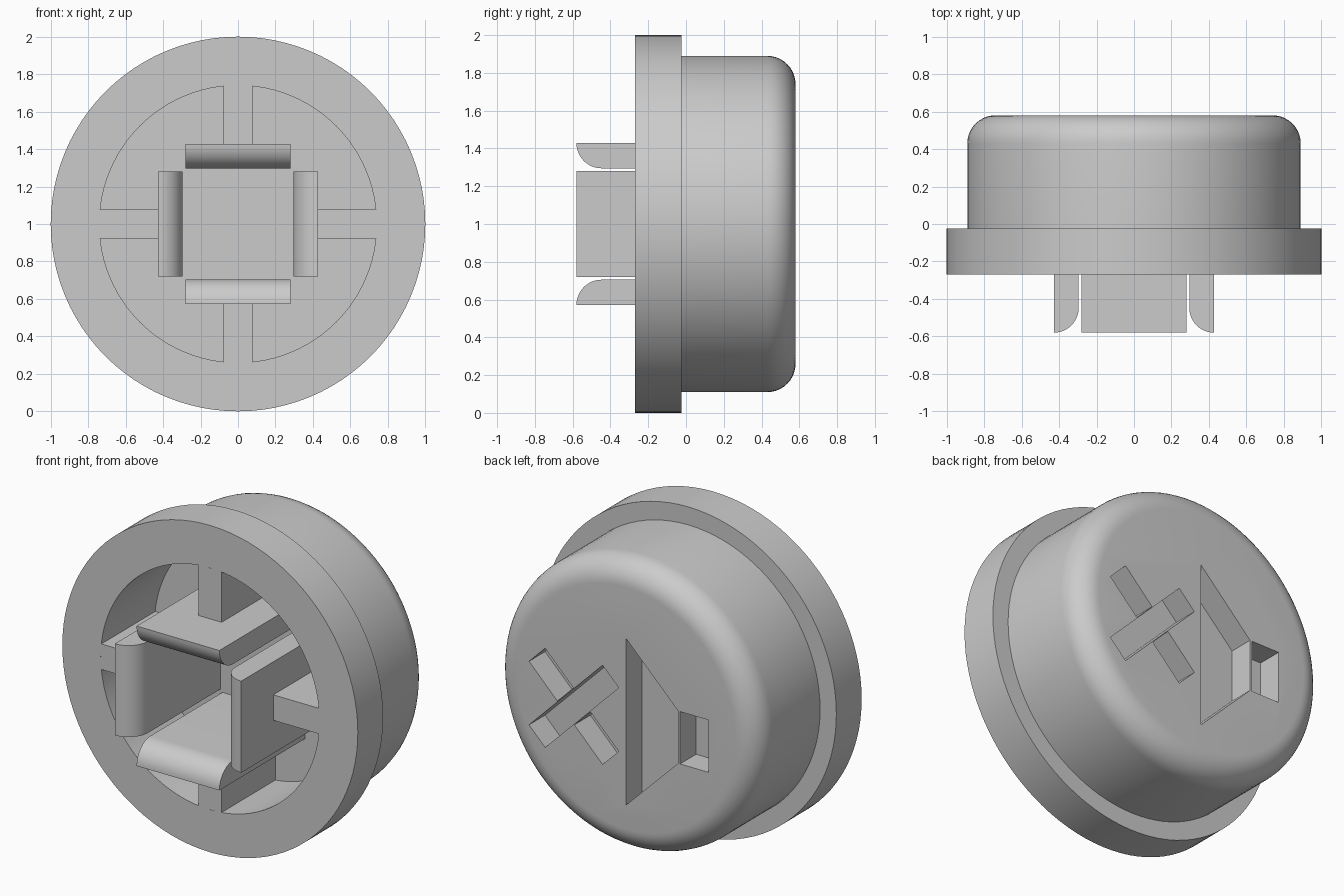
import bpy
import bmesh
from math import sin, cos, pi, radians
from mathutils import Vector

cube = bpy.data.objects.get("Cube")
if cube:
    bpy.data.objects.remove(cube, do_unlink=True)

# Main levels along the depth axis, and radii
FRONT, STEP, BACK, FLOOR = -0.27, -0.025, 0.58, 0.25
FLANGE_R, CAP_R, BORE_R, FILLET = 1.0, 0.89, 0.74, 0.15
ICON_FLOOR, ICON_Z = 0.425, -0.083
SEGMENTS = 96

grey = bpy.data.materials.new("light_grey_plastic")
grey.use_nodes = True
grey.diffuse_color = (0.6, 0.6, 0.6, 1)
grey.node_tree.nodes["Principled BSDF"].inputs["Base Color"].default_value = (0.6, 0.6, 0.6, 1)


def make_object(name, bm):
    bmesh.ops.recalc_face_normals(bm, faces=bm.faces[:])
    mesh = bpy.data.meshes.new(name)
    bm.to_mesh(mesh)
    bm.free()
    mesh.materials.append(grey)
    obj = bpy.data.objects.new(name, mesh)
    obj.location.z = 1
    bpy.context.collection.objects.link(obj)
    return obj


def add_prism(bm, points, place, start, end):
    """Extrude a flat outline; place(a, b, t) maps it into space."""
    low = [bm.verts.new(place(a, b, start)) for a, b in points]
    high = [bm.verts.new(place(a, b, end)) for a, b in points]
    bm.faces.new(low)
    bm.faces.new(high)
    for i in range(len(points)):
        j = (i + 1) % len(points)
        bm.faces.new((low[i], low[j], high[j], high[i]))


def smooth(obj):
    bpy.ops.object.select_all(action='DESELECT')
    obj.select_set(True)
    bpy.context.view_layer.objects.active = obj
    bpy.ops.object.shade_smooth_by_angle(angle=radians(30))


# Hollow cap with flange, turned around the depth axis
profile = [(BORE_R, FLOOR), (BORE_R, FRONT), (FLANGE_R, FRONT),
           (FLANGE_R, STEP), (CAP_R, STEP)]
for i in range(11):
    a = i / 10 * pi / 2
    profile.append((CAP_R - FILLET + FILLET * cos(a), BACK - FILLET + FILLET * sin(a)))
bm = bmesh.new()
rings = []
for r, y in profile:
    angles = [2 * pi * k / SEGMENTS for k in range(SEGMENTS)]
    rings.append([bm.verts.new((r * cos(a), y, r * sin(a))) for a in angles])
for inner, outer in zip(rings, rings[1:]):
    for k in range(SEGMENTS):
        n = (k + 1) % SEGMENTS
        bm.faces.new((inner[k], inner[n], outer[n], outer[k]))
bm.faces.new(rings[0])
bm.faces.new(rings[-1])
body = make_object("cap_body", bm)

# Recessed muted-speaker icon: cone, magnet box and a cross
def bar(start, end, half, direction):
    """Rectangle along a diagonal through the cross centre."""
    along = Vector((1, direction)).normalized()
    side = Vector((-along.y, along.x))
    centre = Vector((0.353, ICON_Z))
    return [centre + along * s + side * w * half
            for s, w in ((start, -1), (end, -1), (end, 1), (start, 1))]


def band(x0, half0, x1, half1):
    return [(x0, ICON_Z - half0), (x1, ICON_Z - half1),
            (x1, ICON_Z + half1), (x0, ICON_Z + half0)]


outlines = [
    band(0, 0.51, -0.353, 0.16),
    band(-0.366, 0.16, -0.56, 0.16),
    bar(-0.352, 0.352, 0.077, -1),
    bar(-0.352, -0.082, 0.077, 1),
    bar(0.082, 0.352, 0.077, 1),
]
bm = bmesh.new()
for outline in outlines:
    add_prism(bm, outline, lambda a, b, t: (a, t, b), ICON_FLOOR, BACK + 0.1)
cutter = make_object("icon_cutter", bm)
cutter.hide_render = True

cut = body.modifiers.new("icon_recess", 'BOOLEAN')
cut.operation = 'DIFFERENCE'
cut.solver = 'EXACT'
cut.object = cutter
bpy.context.view_layer.update()
evaluated = body.evaluated_get(bpy.context.evaluated_depsgraph_get())
carved = bpy.data.meshes.new_from_object(evaluated)
body.modifiers.clear()
body.data = carved
bpy.data.objects.remove(cutter, do_unlink=True)
smooth(body)

# Four clips with rounded lead-in edges, each backed by a rib
CLIP_IN, CLIP_OUT, CLIP_TIP, CLIP_HALF, RIB_HALF = 0.295, 0.428, -0.58, 0.28, 0.078
round_r = CLIP_OUT - CLIP_IN
clip_outline = [(CLIP_OUT, FLOOR + 0.01)]
for i in range(13):
    a = i / 12 * pi / 2
    clip_outline.append((CLIP_OUT - round_r * sin(a), CLIP_TIP + round_r * (1 - cos(a))))
clip_outline.append((CLIP_IN, FLOOR + 0.01))
rib_outline = [(CLIP_OUT - 0.01, FRONT), (BORE_R - 0.001, FRONT),
               (BORE_R - 0.001, FLOOR + 0.01), (CLIP_OUT - 0.01, FLOOR + 0.01)]

for k, side in enumerate(("top", "left", "bottom", "right")):
    for part, outline, half in (("clip", clip_outline, CLIP_HALF),
                                ("rib", rib_outline, RIB_HALF)):
        bm = bmesh.new()
        add_prism(bm, outline, lambda a, b, t: (t, b, a), -half, half)
        obj = make_object(side + "_" + part, bm)
        obj.rotation_euler.y = k * pi / 2
        smooth(obj)
